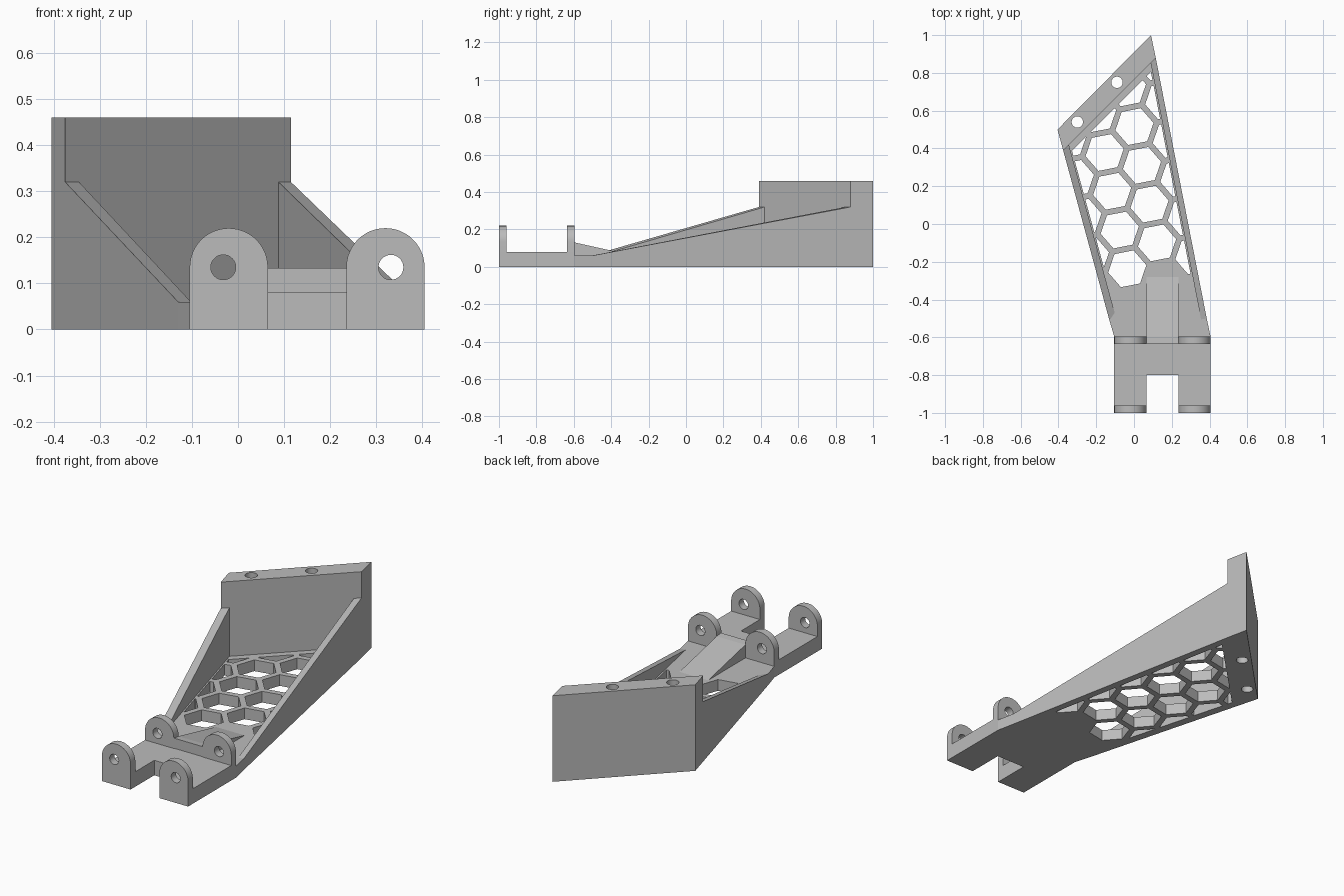
import bpy, bmesh, math
from mathutils import Vector

cube = bpy.data.objects.get("Cube")
if cube:
    bpy.data.objects.remove(cube, do_unlink=True)

grey = bpy.data.materials.new("light grey")
grey.use_nodes = True
GREY = (0.5, 0.5, 0.5, 1)
grey.diffuse_color = GREY
grey.node_tree.nodes["Principled BSDF"].inputs["Base Color"].default_value = GREY


def add_prism(bm, low, high):
    """Close a solid between two matching loops of points."""
    a = [bm.verts.new(p) for p in low]
    b = [bm.verts.new(p) for p in high]
    bm.faces.new(a)
    bm.faces.new(b)
    for i in range(len(a)):
        j = (i + 1) % len(a)
        bm.faces.new((a[i], a[j], b[j], b[i]))


def make(name, solids):
    bm = bmesh.new()
    for low, high in solids:
        add_prism(bm, low, high)
    bmesh.ops.recalc_face_normals(bm, faces=bm.faces)
    mesh = bpy.data.meshes.new(name)
    bm.to_mesh(mesh)
    bm.free()
    mesh.materials.append(grey)
    obj = bpy.data.objects.new(name, mesh)
    bpy.context.collection.objects.link(obj)
    return obj


def upright(points, z0, z1):
    return [(x, y, z0) for x, y in points], [(x, y, z1) for x, y in points]


def along_y(points, y0, y1):
    return [(x, y0, z) for x, z in points], [(x, y1, z) for x, z in points]


def ring(cx, cy, r, n, start=0.0, sweep=math.tau):
    return [(cx + r * math.cos(start + sweep * i / n),
             cy + r * math.sin(start + sweep * i / n)) for i in range(n)]


def cut(obj, solids):
    """Bake a boolean cut and drop its cutter."""
    cutter = make(obj.name + "_cutter", solids)
    cutter.hide_render = True
    mod = obj.modifiers.new("cut", "BOOLEAN")
    mod.object, mod.operation, mod.solver = cutter, "DIFFERENCE", "EXACT"
    graph = bpy.context.evaluated_depsgraph_get()
    mesh = bpy.data.meshes.new_from_object(obj.evaluated_get(graph))
    obj.modifiers.clear()
    obj.data = mesh
    bpy.data.objects.remove(cutter, do_unlink=True)


def smooth(obj):
    bpy.ops.object.select_all(action="DESELECT")
    obj.select_set(True)
    bpy.context.view_layer.objects.active = obj
    bpy.ops.object.shade_smooth_by_angle(angle=math.radians(30))


def clip(poly, a, b):
    """Keep the part of a polygon to the left of the line a-b."""
    a, b = Vector(a), Vector(b)
    d = b - a
    side = lambda p: d.x * (p[1] - a.y) - d.y * (p[0] - a.x)
    out = []
    for p, q in zip(poly, poly[1:] + poly[:1]):
        sp, sq = side(p), side(q)
        if sp >= 0:
            out.append(p)
        if sp * sq < 0:
            out.append(tuple(Vector(p).lerp(Vector(q), sp / (sp - sq))))
    return out


# Plan corners
FLOOR = 0.06
left_out = [(-0.13, -0.51), (-0.375, 0.39)]
left_in = [(-0.102, -0.47), (-0.345, 0.42)]
right_out = [(0.385, -0.5), (0.115, 0.88)]
right_in = [(0.355, -0.505), (0.088, 0.853)]

# Honeycomb floor, hexagons trimmed to the inner outline
floor = make("honeycomb_floor", [upright(
    [(-0.105, -0.595), (0.405, -0.595), right_out[0], right_in[0], right_in[1],
     left_in[1], left_in[0], left_out[0]], 0, FLOOR)])
tilt, pitch, margin = math.radians(11), 0.209, 0.008
up = Vector((-math.sin(tilt), math.cos(tilt))) * pitch
across = Vector((-math.cos(math.radians(19)), math.sin(math.radians(19)))) * pitch
holes = []
for i in range(-1, 4):
    for j in range(-4, 8):
        c = Vector((0.122, -0.10)) + across * i + up * j
        if c.y < -0.28:
            continue
        hexagon = ring(c.x, c.y, 0.103, 6, tilt)
        hexagon = clip(hexagon, *[(x - margin, y) for x, y in right_in])
        hexagon = clip(hexagon, *[(x + margin, y) for x, y in reversed(left_in)])
        if len(hexagon) > 2:
            hexagon = clip(hexagon, (0.1, 0.815), (-0.4, 0.315))
        # the ramp foot stays solid
        if len(hexagon) > 2 and not (0.1 < c.x < 0.2 and c.y < -0.2):
            holes.append(upright(hexagon, -0.1, 0.2))
cut(floor, holes)

# Sloping side walls
for name, outer, inner in (("right_side_wall", left_out, left_in),
                           ("left_side_wall", right_out, right_in)):
    plan = [outer[0], outer[1], inner[1], inner[0]]
    tops = [FLOOR, 0.32, 0.32, FLOOR]
    make(name, [([(x, y, 0) for x, y in plan],
                 [(x, y, z) for (x, y), z in zip(plan, tops)])])

# Slanted back wall with two vertical bolt holes
back = make("back_wall", [upright(
    [(-0.405, 0.5), left_out[1], right_out[1], (0.09, 1.0)], 0, 0.46)])
cut(back, [upright(ring(x, y, 0.03, 32), -0.1, 0.6)
           for x, y in ((-0.30, 0.54), (-0.09, 0.75))])
smooth(back)

# Notched hinge base
make("hinge_base", [upright(
    [(-0.105, -1), (0.065, -1), (0.065, -0.8), (0.235, -0.8), (0.235, -1),
     (0.405, -1), (0.405, -0.595), (-0.105, -0.595)], 0, 0.08)])

# Ramp between the rear lugs
ramp = [(-0.632, 0.07), (-0.632, 0.134), (-0.595, 0.13), (-0.28, FLOOR), (-0.28, 0.05),
        (-0.59, 0.05)]
make("ramp", [([(0.065, y, z) for y, z in ramp], [(0.235, y, z) for y, z in ramp])])

# Four rounded lugs with pin holes
for side, cx, pin in (("right", -0.02, -0.032), ("left", 0.32, 0.332)):
    for place, y in (("front", -1.0), ("rear", -0.635)):
        arch = ring(cx, 0.135, 0.085, 24, 0, math.pi)
        arch += [(cx - 0.085, 0.135), (cx - 0.085, 0.08), (cx + 0.085, 0.08)]
        lug = make(f"{place}_{side}_lug", [along_y(arch, y, y + 0.04)])
        cut(lug, [along_y(ring(pin, 0.135, 0.027, 32), y - 0.1, y + 0.1)])
        smooth(lug)
